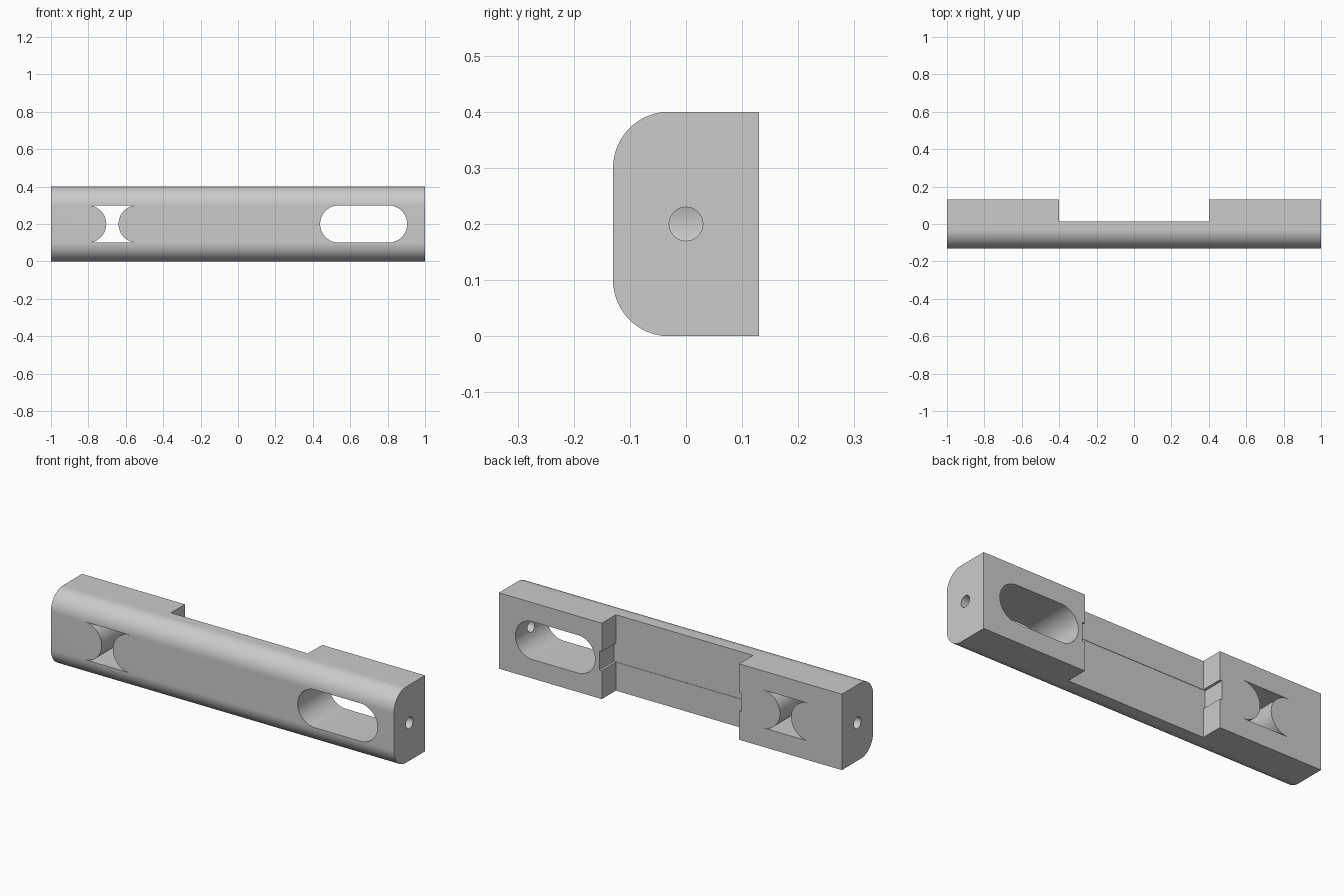
import bpy, bmesh, math

cube = bpy.data.objects.get("Cube")
if cube:
    bpy.data.objects.remove(cube, do_unlink=True)

LENGTH, DEPTH, HEIGHT = 2.0, 0.26, 0.4
MID = HEIGHT / 2

grey = bpy.data.materials.new("plain_grey")
grey.use_nodes = True
grey.diffuse_color = (0.6, 0.6, 0.6, 1)
grey.node_tree.nodes["Principled BSDF"].inputs["Base Color"].default_value = (0.6, 0.6, 0.6, 1)


def prism(name, outline, direction):
    """Extrude a closed outline of 3D points along a direction."""
    bm = bmesh.new()
    face = bm.faces.new([bm.verts.new(p) for p in outline])
    top = bmesh.ops.extrude_face_region(bm, geom=[face])["geom"]
    bmesh.ops.translate(bm, vec=direction,
                        verts=[v for v in top if isinstance(v, bmesh.types.BMVert)])
    bmesh.ops.recalc_face_normals(bm, faces=bm.faces)
    mesh = bpy.data.meshes.new(name)
    bm.to_mesh(mesh)
    bm.free()
    mesh.materials.append(grey)
    obj = bpy.data.objects.new(name, mesh)
    bpy.context.collection.objects.link(obj)
    return obj


def arc(cx, cy, radius, start, end, steps=24):
    angles = [math.radians(start + (end - start) * i / steps) for i in range(steps + 1)]
    return [(cx + radius * math.cos(a), cy + radius * math.sin(a)) for a in angles]


def box(name, x0, x1, y0, y1, z0, z1):
    return prism(name, [(x0, y0, z0), (x1, y0, z0), (x1, y1, z0), (x0, y1, z0)], (0, 0, z1 - z0))


# Bar with two rounded front edges
back, front, r = DEPTH / 2, -DEPTH / 2, 0.1
profile = [(back, 0), (back, HEIGHT)]
profile += arc(front + r, HEIGHT - r, r, 90, 180) + arc(front + r, r, r, 180, 270)
bar = prism("bracket_bar", [(-LENGTH / 2, y, z) for y, z in profile], (LENGTH, 0, 0))

# Rear recess and the shallow groove along its middle
cutters = [
    box("recess_cutter", -0.4, 0.4, 0.013, 0.3, -0.1, 0.5),
    box("groove_cutter", -0.413, 0.413, 0.011, 0.3, MID - 0.05, MID + 0.05),
]

# Rounded slots and the end holes that open into them
for side, label in ((-1, "right"), (1, "left")):
    slot = arc(0.804 * side, MID, 0.1, -90 * side, 90 * side)
    slot += arc(0.539 * side, MID, 0.1, 90 * side, 270 * side)
    cutters.append(prism(label + "_slot_cutter", [(x, -0.3, z) for x, z in slot], (0, 0.6, 0)))
    hole = arc(0, MID, 0.03, 0, 360, 32)[:-1]
    cutters.append(prism(label + "_hole_cutter", [(0.8 * side, y, z) for y, z in hole],
                         (0.3 * side, 0, 0)))

for cutter in cutters:
    cut = bar.modifiers.new(cutter.name, 'BOOLEAN')
    cut.operation = 'DIFFERENCE'
    cut.solver = 'EXACT'
    cut.object = cutter

# Bake the cuts, drop the cutters and shade the curves smooth
bpy.context.view_layer.update()
baked = bpy.data.meshes.new_from_object(bar.evaluated_get(bpy.context.evaluated_depsgraph_get()))
bar.modifiers.clear()
bar.data = baked
baked.name = "bracket_bar"
for cutter in cutters:
    bpy.data.objects.remove(cutter, do_unlink=True)

bpy.ops.object.select_all(action='DESELECT')
bar.select_set(True)
bpy.context.view_layer.objects.active = bar
bpy.ops.object.shade_smooth_by_angle(angle=math.radians(30))
